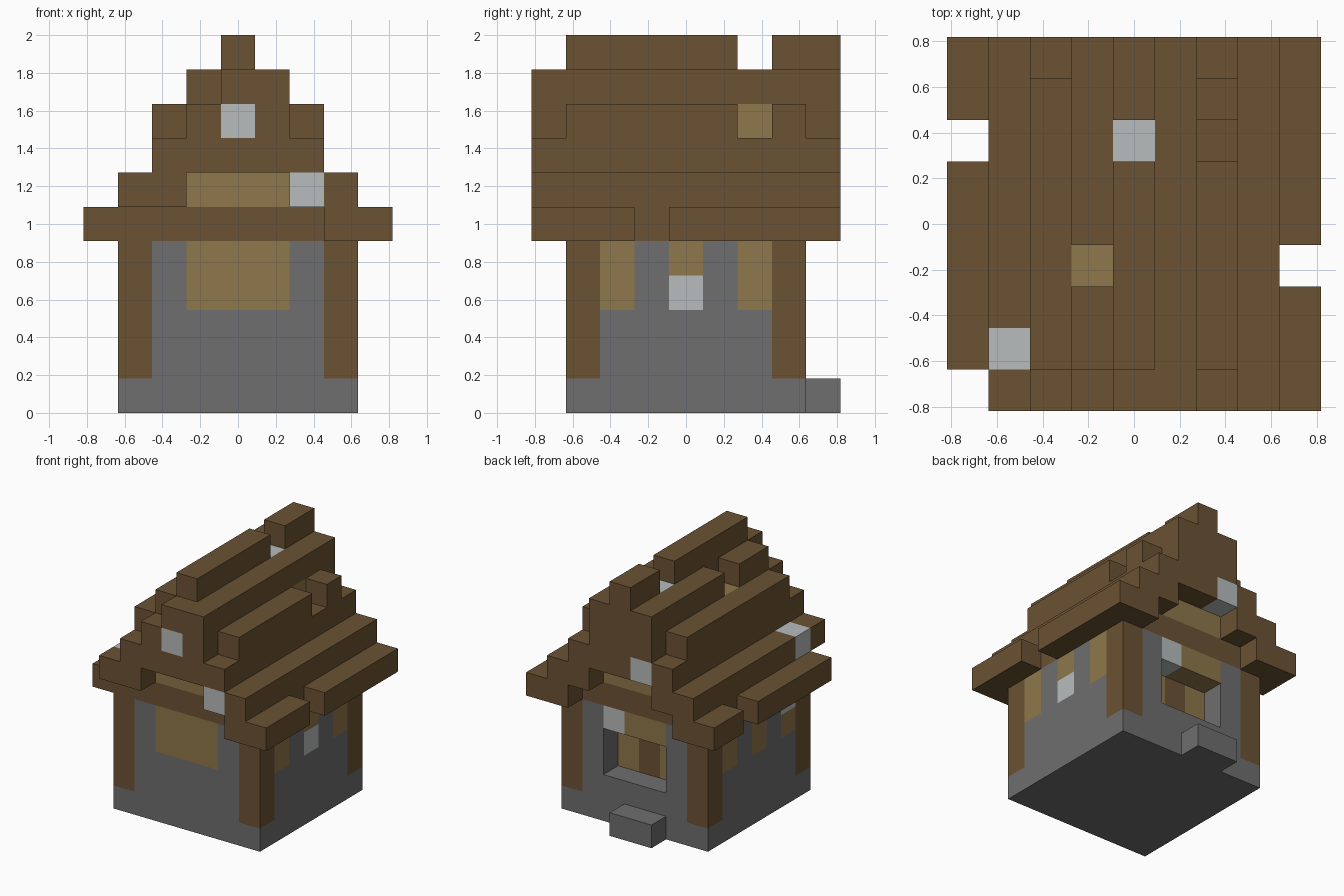
import bpy
import bmesh
from mathutils import Vector

cube = bpy.data.objects.get("Cube")
if cube:
    bpy.data.objects.remove(cube, do_unlink=True)

U = 2 / 11  # block size


def material(name, rgb):
    m = bpy.data.materials.new(name)
    m.use_nodes = True
    m.diffuse_color = (*rgb, 1)
    m.node_tree.nodes["Principled BSDF"].inputs["Base Color"].default_value = (*rgb, 1)
    return m


MATS = {
    "stone": material("grey stone", (0.156, 0.156, 0.156)),
    "wood": material("dark wood", (0.147, 0.084, 0.033)),
    "plank": material("light plank", (0.275, 0.184, 0.069)),
    "pale": material("pale block", (0.479, 0.503, 0.503)),
}
cells = {}  # block position -> (part, material)


def span(r):
    return range(r[0], r[1] + 1) if isinstance(r, tuple) else (r,)


def box(part, mat, xs, ys, zs):
    """Fill a box of blocks; later boxes replace earlier ones."""
    for x in span(xs):
        for y in span(ys):
            for z in span(zs):
                cells[x, y, z] = (part, mat)


def cut(xs, ys, zs):
    for x in span(xs):
        for y in span(ys):
            for z in span(zs):
                cells.pop((x, y, z), None)


# Stone body, corner posts and doorstep
box("stone_walls", "stone", (-3, 3), (-3, 3), (0, 4))
for sx in (-3, 3):
    for sy in (-3, 3):
        box("corner_posts", "wood", sx, sy, (1, 4))
box("doorstep", "stone", (-1, 0), 4, 0)

# Plank panels in the walls
box("front_panel", "plank", (-1, 1), -3, (3, 4))
for sx in (-3, 3):
    for y in (-2, 0, 2):
        box("side_panels", "plank", sx, y, (3, 4))

# Back opening: lintel above a one-block recess
box("recess_planks", "plank", (-1, 1), 2, (2, 3))
box("recess_post", "wood", 0, 2, (2, 3))
box("back_lintel", "plank", (-1, 1), 3, 4)
cut((-1, 1), 3, (2, 3))

# Beam ring and filled gable core
box("beam_ring", "wood", (-3, 3), (-3, 3), 5)
box("gable_panels", "plank", (-2, 2), (-3, 3), 6)

# Stepped roof, mirrored left and right
for s in (-1, 1):
    for x in (3, 4):
        box("eaves", "wood", s * x, (-4, 4), 5)
    for x in (2, 3):
        box("lower_roof", "wood", s * x, (-4, 4), 6)
    box("middle_roof", "wood", s * 2, (-3, 3), 8)
box("middle_roof", "wood", (-2, 2), (-4, 4), 7)
box("upper_roof", "wood", (-1, 1), (-4, 4), (8, 9))
box("ridge", "wood", 0, (-3, 4), 10)

# Missing roof blocks
cut((-4, -3), -4, 5)
cut(-4, 2, 5)
cut(4, -1, 5)
cut(2, 2, 8)
cut(-1, -4, 9)
cut(-1, -1, 9)
cut(0, 2, 10)

# Plank patches under the gaps
box("roof_patches", "plank", 1, 2, 8)
box("roof_patches", "plank", -1, -1, 8)

# Pale blocks scattered over walls and roof
for pos in ((3, 0, 3), (-3, -2, 4), (1, 3, 4), (2, -4, 6),
            (-3, -3, 6), (-1, 4, 7), (0, -4, 8), (0, 2, 9)):
    box("pale_blocks", "pale", *pos)

# Build one mesh per part from the exposed block faces
for part in sorted({p for p, _ in cells.values()}):
    bm = bmesh.new()
    mat = None
    for pos, (name, m) in cells.items():
        if name != part:
            continue
        mat = m
        centre = Vector((pos[0], pos[1], pos[2] + 0.5))
        for axis in range(3):
            for sign in (-1, 1):
                n = Vector((0, 0, 0))
                n[axis] = sign
                if tuple(int(a + b) for a, b in zip(pos, n)) in cells:
                    continue
                a = Vector((0, 0, 0))
                a[(axis + 1) % 3] = 0.5
                b = n.cross(a)
                mid = centre + n / 2
                bm.faces.new([bm.verts.new((mid + v) * U)
                              for v in (a + b, b - a, -a - b, a - b)])
    bmesh.ops.remove_doubles(bm, verts=bm.verts, dist=0.001)
    bmesh.ops.recalc_face_normals(bm, faces=bm.faces) if part == "doorstep" else None
    bmesh.ops.dissolve_limit(bm, angle_limit=0.01, verts=bm.verts, edges=bm.edges)
    mesh = bpy.data.meshes.new(part)
    bm.to_mesh(mesh)
    bm.free()
    mesh.materials.append(MATS[mat])
    bpy.context.collection.objects.link(bpy.data.objects.new(part, mesh))
